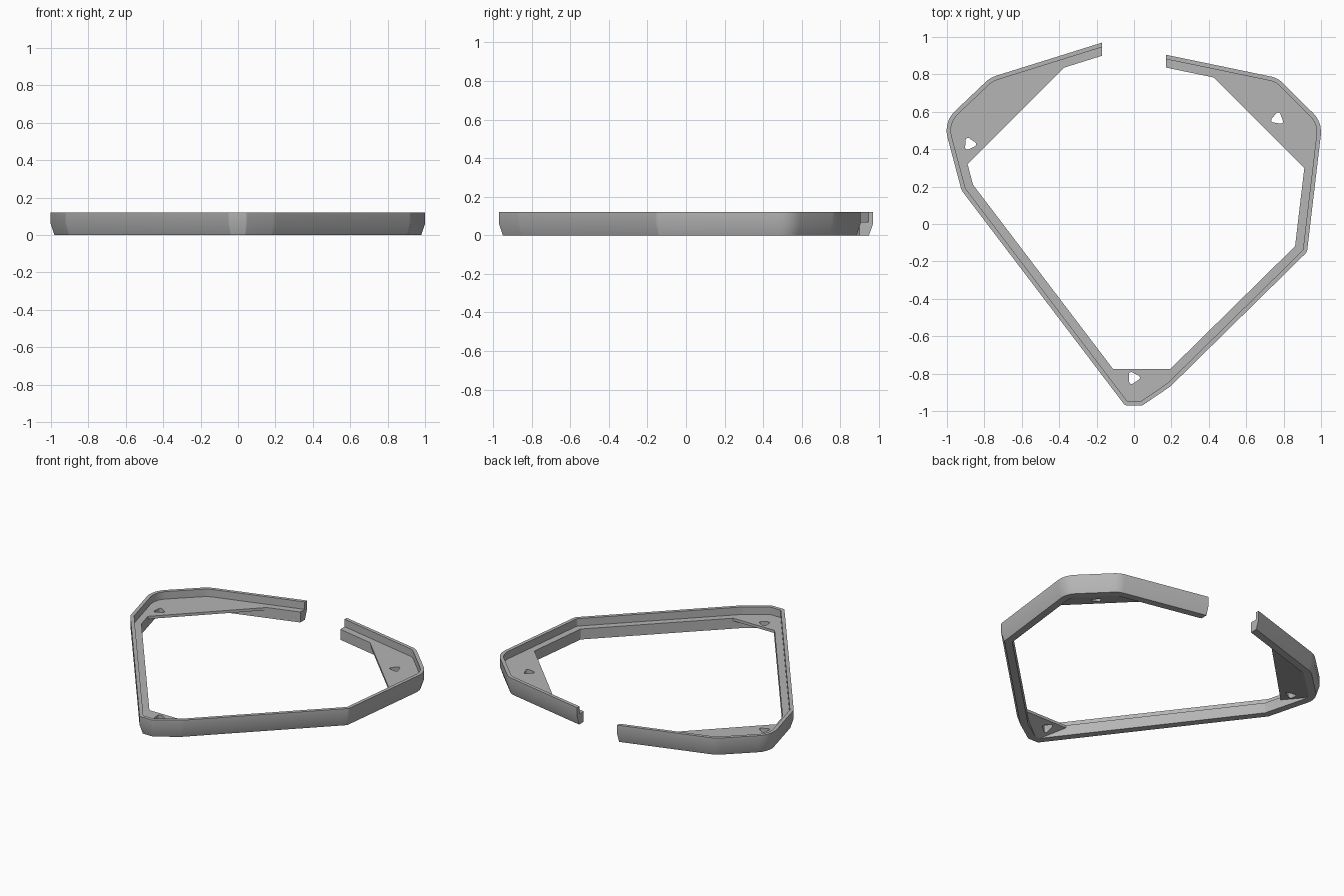
import bpy, bmesh, math
from mathutils import Vector, geometry

cube = bpy.data.objects.get("Cube")
if cube:
    bpy.data.objects.remove(cube, do_unlink=True)

grey = bpy.data.materials.new("plain grey")
grey.use_nodes = True
grey.diffuse_color = (0.46, 0.46, 0.46, 1)
grey.node_tree.nodes["Principled BSDF"].inputs["Base Color"].default_value = (0.46, 0.46, 0.46, 1)

WIDTH, LIP, LEDGE, HEIGHT = 0.067, 0.023, 0.07, 0.12

# Outer outline corners: x, y, rounding radius (open at the back)
CORNERS = [(-0.17, 0.97, 0), (-0.768, 0.783, 0.15), (-1.019, 0.545, 0.14),
           (-0.922, 0.18, 0.06), (-0.048, -0.97, 0.02), (0.045, -0.97, 0.02),
           (0.195, -0.868, 0.1), (0.925, -0.15, 0.04), (1.007, 0.544, 0.14),
           (0.768, 0.781, 0.12), (0.17, 0.905, 0)]


def fillet(points, radii, steps=5):
    """Round every corner that has a radius, always with the same point count."""
    out = []
    for i, (p, r) in enumerate(zip(points, radii)):
        if not r:
            out.append(p)
            continue
        a = (points[i - 1] - p).normalized()
        b = (points[(i + 1) % len(points)] - p).normalized()
        half = a.angle(b) / 2
        centre = p + (a + b).normalized() * (r / math.sin(half))
        start = p + a * (r / math.tan(half)) - centre
        end = p + b * (r / math.tan(half)) - centre
        for k in range(steps + 1):
            t = k / steps
            out.append(centre + start.lerp(end, t).normalized() * r)
    return out


def outline(inset):
    """Outer outline moved inwards, keeping both cut ends upright."""
    pts = [Vector(c[:2]) for c in CORNERS]
    lines = []
    for p, q in zip(pts, pts[1:]):
        d = (q - p).normalized()
        n = Vector((-d.y, d.x)) * inset
        lines.append((p + n, q + n))
    up = Vector((0, 1))
    first = geometry.intersect_line_line_2d
    del first
    cuts = [(pts[0] - up, pts[0] + up)] + lines + [(pts[-1] - up, pts[-1] + up)]
    moved = []
    for (a, b), (c, d) in zip(cuts, cuts[1:]):
        u, v, w = b - a, d - c, c - a
        moved.append(a + u * (w.cross(v) / u.cross(v)))
    radii = [c[2] and max(c[2] - inset, 0.003) for c in CORNERS]
    return fillet(moved, radii)


def finish(name, bm):
    bmesh.ops.recalc_face_normals(bm, faces=bm.faces)
    mesh = bpy.data.meshes.new(name)
    bm.to_mesh(mesh)
    bm.free()
    mesh.materials.append(grey)
    obj = bpy.data.objects.new(name, mesh)
    bpy.context.collection.objects.link(obj)
    bpy.ops.object.select_all(action='DESELECT')
    obj.select_set(True)
    bpy.context.view_layer.objects.active = obj
    return obj


# Open frame: stepped section swept round the outline
section = [(0.02, 0), (0, 0.06), (0, HEIGHT), (LIP, HEIGHT),
           (LIP, LEDGE), (WIDTH, LEDGE), (WIDTH, 0)]
bm = bmesh.new()
loops = [[bm.verts.new((p.x, p.y, z)) for p in outline(inset)] for inset, z in section]
for j, loop in enumerate(loops):
    nxt = loops[(j + 1) % len(loops)]
    for i in range(len(loop) - 1):
        bm.faces.new((loop[i], loop[i + 1], nxt[i + 1], nxt[i]))
for end in (0, -1):
    bm.faces.new([loop[end] for loop in loops])
finish("frame_rail", bm)
bpy.ops.object.shade_smooth_by_angle(angle=math.radians(20))


def prism(name, points, z0, z1):
    bm = bmesh.new()
    face = bm.faces.new([bm.verts.new((p.x, p.y, z0)) for p in points])
    top = bmesh.ops.extrude_face_region(bm, geom=[face])["geom"]
    verts = [v for v in top if isinstance(v, bmesh.types.BMVert)]
    bmesh.ops.translate(bm, verts=verts, vec=(0, 0, z1 - z0))
    return finish(name, bm)


def gusset(name, point, normal, hole, turn):
    """Corner plate beyond a straight edge, with a sloped underside and a hole."""
    point, normal = Vector(point), Vector(normal).normalized()
    bm = bmesh.new()
    bm.faces.new([bm.verts.new((p.x, p.y, LEDGE)) for p in outline(WIDTH)])
    bmesh.ops.bisect_plane(bm, geom=bm.verts[:] + bm.edges[:] + bm.faces[:],
                           plane_co=point, plane_no=normal, clear_inner=True)
    depth = max((v.co - point).dot(normal) for v in bm.verts)
    new = bmesh.ops.extrude_face_region(bm, geom=bm.faces[:])["geom"]
    for v in new:
        if isinstance(v, bmesh.types.BMVert):
            v.co.z = 0.052 * (1 - (v.co - point).dot(normal) / depth)
    plate = finish(name, bm)

    # Rounded three-sided hole
    tri = [Vector(hole) + 0.047 * Vector((math.cos(a), math.sin(a)))
           for a in (math.radians(turn + 120 * k) for k in range(3))]
    cutter = prism(name + "_cutter", fillet(tri, [0.012] * 3), -0.1, 0.2)
    cutter.hide_render = True
    bpy.context.view_layer.objects.active = plate
    mod = plate.modifiers.new("hole", 'BOOLEAN')
    mod.operation, mod.solver, mod.object = 'DIFFERENCE', 'EXACT', cutter
    bpy.ops.object.modifier_apply(modifier=mod.name)
    bpy.data.objects.remove(cutter, do_unlink=True)


gusset("right_gusset", (-0.39, 0.82, 0), (-1, 1, 0), (-0.878, 0.428), -5)
gusset("left_gusset", (0.435, 0.775, 0), (1, 1, 0), (0.767, 0.563), 80)
gusset("front_gusset", (0, -0.775, 0), (0, -1, 0), (-0.003, -0.823), 3)
